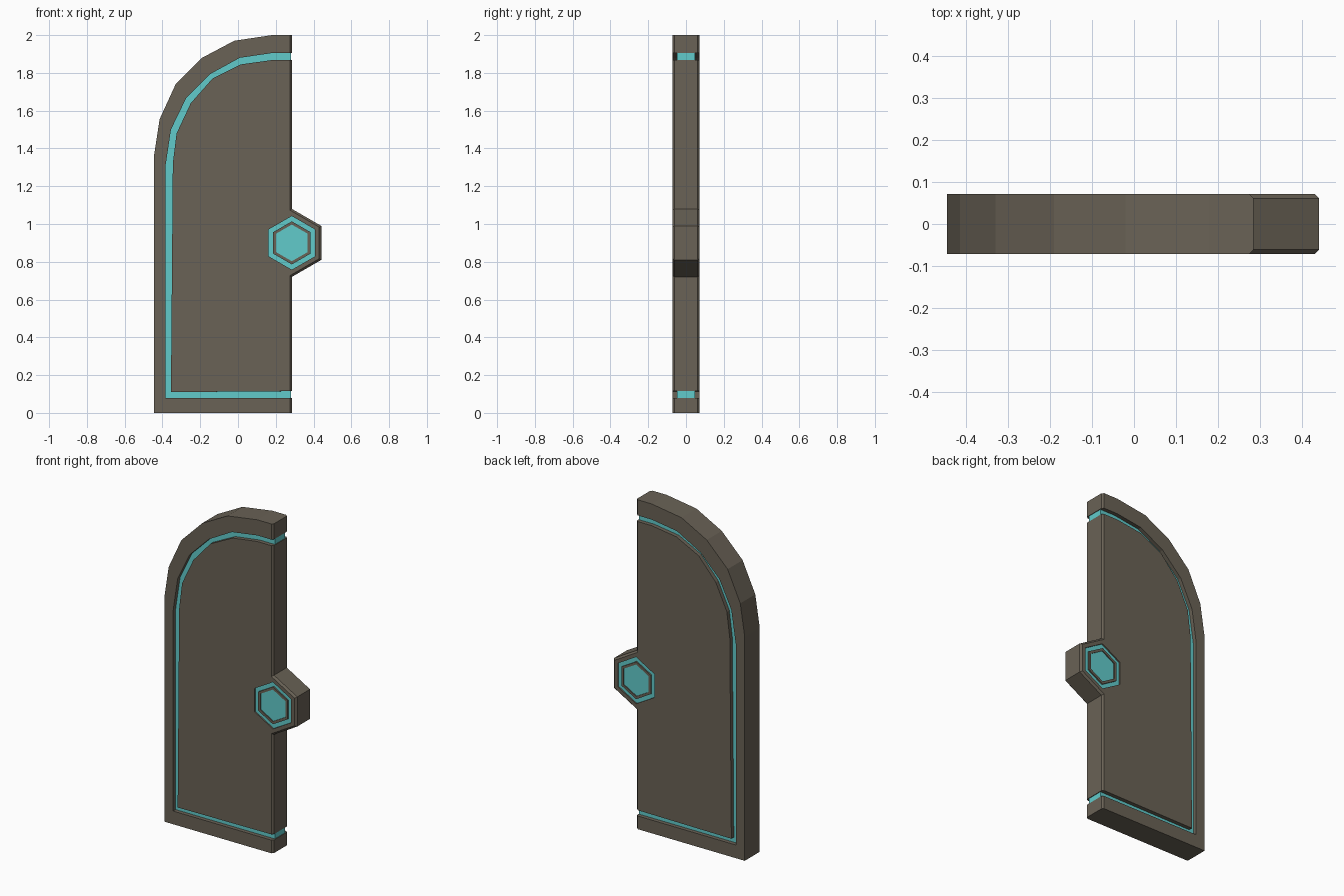
import bpy, bmesh, math

if "Cube" in bpy.data.objects:
    bpy.data.objects.remove(bpy.data.objects["Cube"])

T = 0.072      # half thickness of the door
C = 0.011      # chamfer size along the free edge
EDGE = 0.285   # x of the free edge
HZ = 0.9       # height of the hexagonal lock


def material(name, col):
    m = bpy.data.materials.new(name)
    m.diffuse_color = (*col, 1)
    m.use_nodes = True
    m.node_tree.nodes["Principled BSDF"].inputs["Base Color"].default_value = m.diffuse_color
    return m


STONE = material("brown_stone", (0.142, 0.122, 0.092))
CYAN = material("cyan_glow", (0.12, 0.60, 0.60))


def slab(name, layers, mat):
    """layers: (y, [loops of (x, z)]) from front to back; extra loops are holes."""
    bm = bmesh.new()
    rings = [[[bm.verts.new((x, y, z)) for x, z in lp] for lp in loops]
             for y, loops in layers]
    for a, b in zip(rings, rings[1:]):
        for la, lb in zip(a, b):
            n = len(la)
            for i in range(n):
                j = (i + 1) % n
                bm.faces.new((la[i], la[j], lb[j], lb[i]))
    for cap in (rings[0], rings[-1]):
        edges = [bm.edges.get((lp[i - 1], lp[i])) for lp in cap for i in range(len(lp))]
        bmesh.ops.triangle_fill(bm, use_beauty=True, use_dissolve=False, edges=edges)
    bmesh.ops.recalc_face_normals(bm, faces=bm.faces)
    me = bpy.data.meshes.new(name)
    bm.to_mesh(me)
    bm.free()
    me.materials.append(mat)
    ob = bpy.data.objects.new(name, me)
    bpy.context.collection.objects.link(ob)
    return ob


def chamfered(name, loops_at, mat):
    slab(name, [(-T, loops_at(C)), (-T + C, loops_at(0)),
                (T - C, loops_at(0)), (T, loops_at(C))], mat)


def hexagon(r):
    return [(EDGE + r * math.sin(k * math.pi / 3), HZ + r * math.cos(k * math.pi / 3))
            for k in range(6)]


# Arched paths, from the free edge at the bottom round to the free edge at the top
outer = [(EDGE, 0), (-0.445, 0), (-0.445, 1.36), (-0.415, 1.555), (-0.33, 1.74),
         (-0.19, 1.88), (-0.02, 1.97), (0.18, 2.0), (EDGE, 2.0)]
groove_out = [(EDGE, 0.08), (-0.385, 0.08), (-0.385, 1.30), (-0.355, 1.50), (-0.275, 1.665),
              (-0.145, 1.795), (0.01, 1.88), (0.18, 1.905), (EDGE, 1.905)]
groove_in = [(EDGE, 0.115), (-0.355, 0.11), (-0.345, 1.32), (-0.325, 1.48), (-0.25, 1.64),
             (-0.135, 1.77), (0.015, 1.845), (0.18, 1.868), (EDGE, 1.868)]


def pull(path, d):
    return [(min(x, EDGE - d), z) for x, z in path]


# Outer frame
chamfered("door_frame", lambda d: [pull(outer + groove_out[::-1], d)], STONE)

# Recessed glowing strip
slab("glow_strip", [(y, [pull(groove_out + groove_in[::-1], 0.004)])
                    for y in (-0.048, 0.048)], CYAN)


# Inner panel with half hexagon lug and a hexagonal opening
def panel(d):
    r = 0.18 - d / math.cos(math.pi / 6)
    root = 0.18 - d * math.tan(math.pi / 6)
    x = EDGE + r * math.cos(math.pi / 6)
    lug = [(EDGE - d, HZ + root), (x, HZ + r / 2), (x, HZ - r / 2), (EDGE - d, HZ - root)]
    return [pull(groove_in, d) + lug, hexagon(0.142)]


chamfered("door_panel", panel, STONE)

# Lock: recessed glowing ring, stone ring, glowing centre
slab("lock_glow_ring", [(y, [hexagon(0.142), hexagon(0.114)]) for y in (-0.064, 0.064)], CYAN)
slab("lock_stone_ring", [(y, [hexagon(0.114), hexagon(0.097)]) for y in (-T, T)], STONE)
slab("lock_centre", [(y, [hexagon(0.097)]) for y in (-0.066, 0.066)], CYAN)
